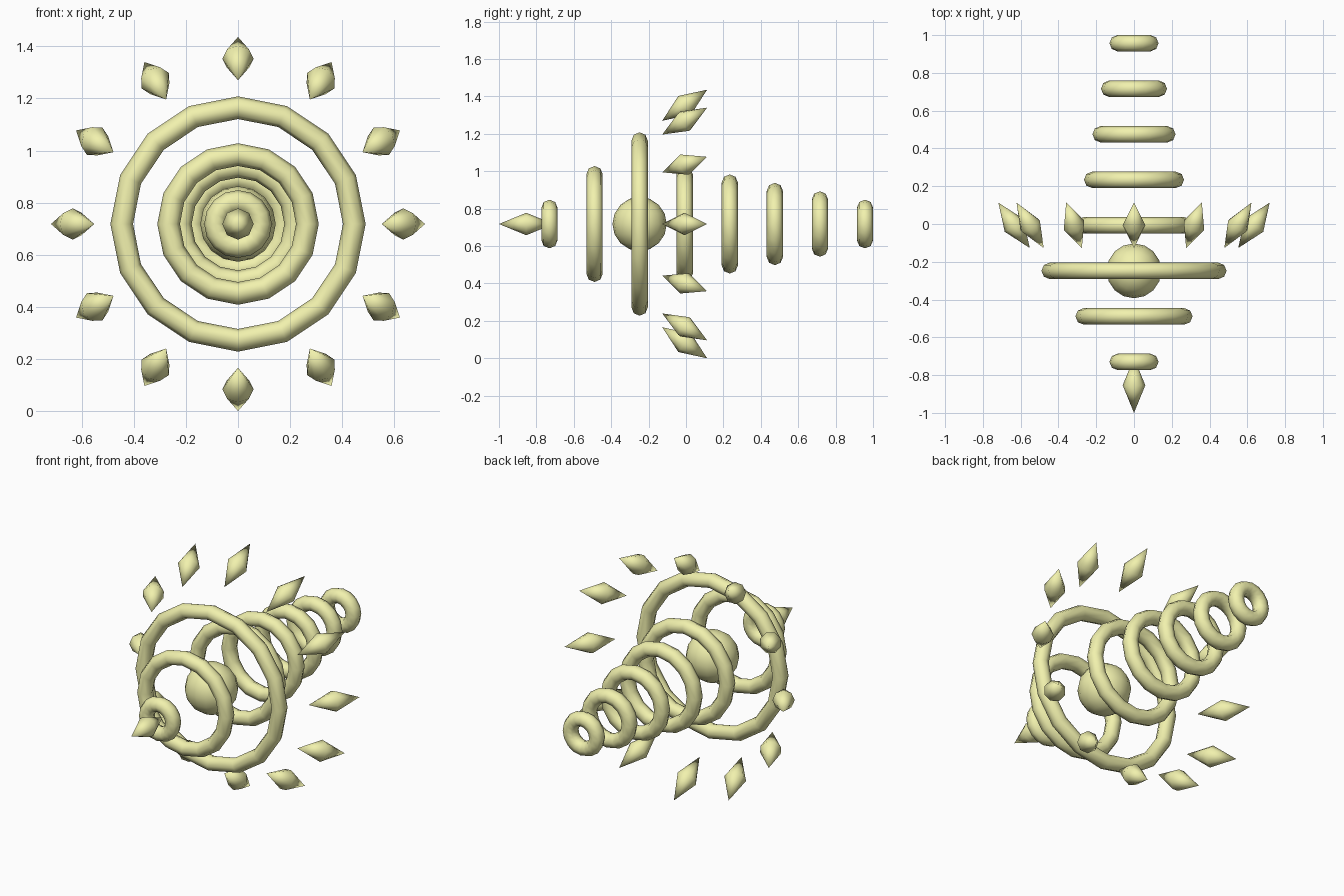
import bpy, bmesh, math
from mathutils import Vector, Matrix

if "Cube" in bpy.data.objects:
    bpy.data.objects.remove(bpy.data.objects["Cube"])

CZ = 0.718          # height of the common axis
STEP = 0.241        # spacing of the rings along y
Y_BACK = 0.957

mat = bpy.data.materials.new("pale_yellow")
mat.diffuse_color = (0.88, 0.88, 0.42, 1)
mat.use_nodes = True
mat.node_tree.nodes["Principled BSDF"].inputs["Base Color"].default_value = mat.diffuse_color


def finish(obj, name):
    obj.name = name
    obj.data.materials.append(mat)
    for p in obj.data.polygons:
        p.use_smooth = True


def ring(name, y, outer, tube=0.0435):
    bpy.ops.mesh.primitive_torus_add(
        major_segments=16, minor_segments=8, major_radius=outer - tube,
        minor_radius=tube, location=(0, y, CZ), rotation=(math.pi / 2, 0, 0))
    finish(bpy.context.object, name)


def crystal(name, center, axis, side, half=0.146, radius=0.06):
    # eight-sided double cone along axis, with a rim corner on side
    axis, side = axis.normalized(), side.normalized()
    other = axis.cross(side)
    bm = bmesh.new()
    tips = [bm.verts.new(center + axis * half), bm.verts.new(center - axis * half)]
    rim = []
    for i in range(8):
        a = i * math.pi / 4
        rim.append(bm.verts.new(center + radius * (side * math.cos(a) + other * math.sin(a))))
    for i in range(8):
        for tip in tips:
            bm.faces.new((rim[i], rim[(i + 1) % 8], tip))
    bmesh.ops.recalc_face_normals(bm, faces=bm.faces)
    me = bpy.data.meshes.new(name)
    bm.to_mesh(me)
    bm.free()
    obj = bpy.data.objects.new(name, me)
    bpy.context.collection.objects.link(obj)
    finish(obj, name)


# row of rings, back to front
for i, outer in enumerate((0.13, 0.175, 0.22, 0.265, 0.31, 0.49, 0.31, 0.13)):
    ring(f"ring_{i + 1}", Y_BACK - STEP * i, outer)

# core ball inside the large ring
bpy.ops.mesh.primitive_uv_sphere_add(segments=16, ring_count=8, radius=0.145,
                                     location=(0, Y_BACK - STEP * 5, CZ))
finish(bpy.context.object, "core_ball")

# crystal at the nose
crystal("nose_crystal", Vector((0, -0.854, CZ)), Vector((0, -1, 0)), Vector((1, 0, 0)))

# halo of twelve crystals, leaning backwards and outwards
for i in range(12):
    a = i * math.pi / 6
    out = Vector((math.cos(a), 0, math.sin(a)))
    tangent = Vector((-math.sin(a), 0, math.cos(a)))
    crystal(f"halo_crystal_{i + 1}", Vector((0, -0.007, CZ)) + out * 0.635,
            out * 0.083 + Vector((0, 0.12, 0)), tangent)
